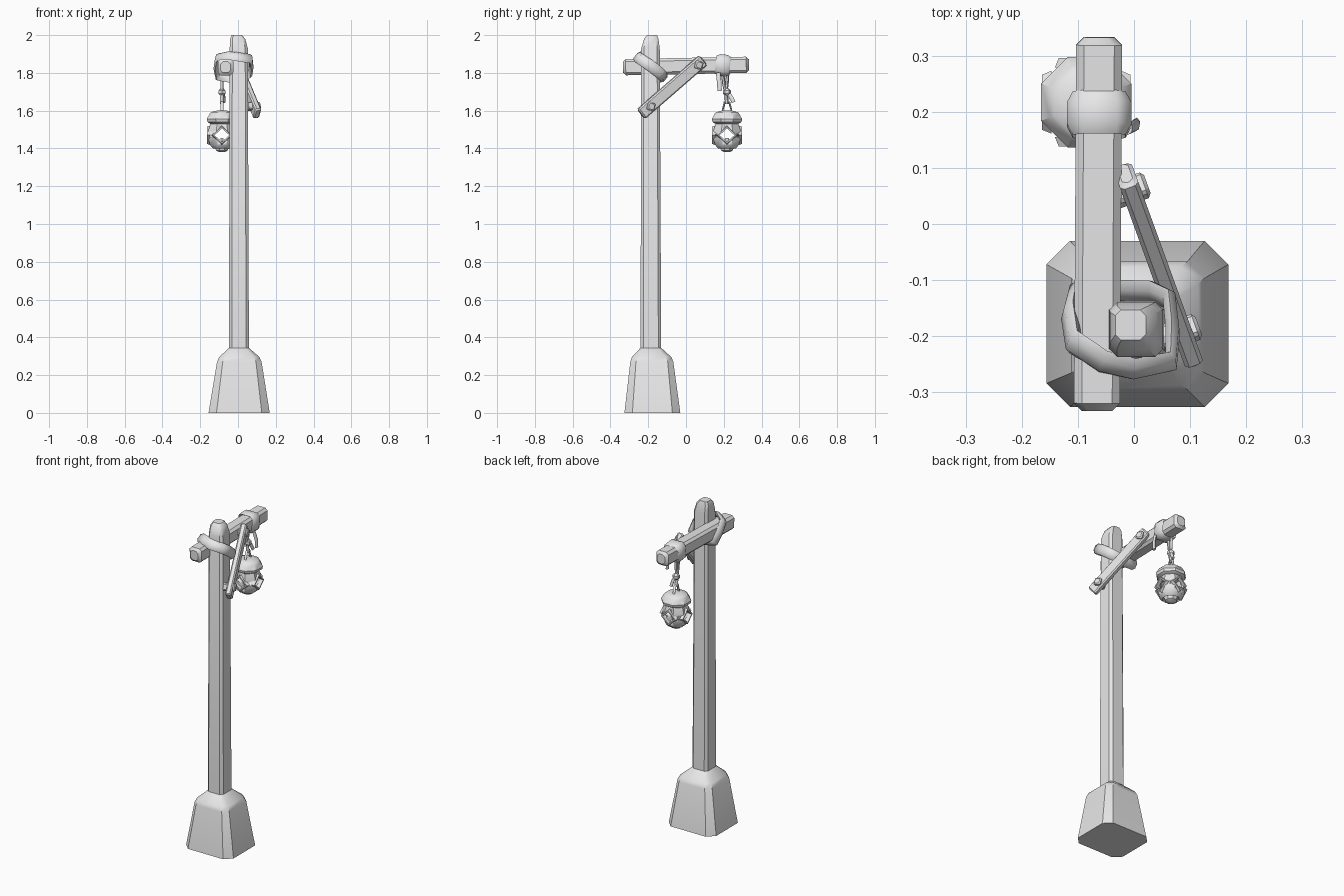
import bpy, bmesh, math
from mathutils import Vector, Matrix

if "Cube" in bpy.data.objects:
    bpy.data.objects.remove(bpy.data.objects["Cube"], do_unlink=True)

grey = bpy.data.materials.new("plain_grey")
grey.use_nodes = True
grey.diffuse_color = (0.8, 0.8, 0.8, 1)
grey.node_tree.nodes["Principled BSDF"].inputs["Base Color"].default_value = (0.8, 0.8, 0.8, 1)


def skin(name, rings, wrap=False, angle=35):
    """Join rings of points into a surface, capped unless it wraps round."""
    bm = bmesh.new()
    loops = [[bm.verts.new(p) for p in ring] for ring in rings]
    n = len(loops[0])
    pairs = list(zip(loops, loops[1:]))
    if wrap:
        pairs.append((loops[-1], loops[0]))
    else:
        bm.faces.new(loops[0][::-1])
        bm.faces.new(loops[-1])
    for a, b in pairs:
        for i in range(n):
            j = (i + 1) % n
            bm.faces.new((a[i], a[j], b[j], b[i]))
    bmesh.ops.recalc_face_normals(bm, faces=bm.faces)
    mesh = bpy.data.meshes.new(name)
    bm.to_mesh(mesh)
    bm.free()
    mesh.materials.append(grey)
    ob = bpy.data.objects.new(name, mesh)
    bpy.context.collection.objects.link(ob)
    bpy.ops.object.select_all(action='DESELECT')
    ob.select_set(True)
    bpy.context.view_layer.objects.active = ob
    bpy.ops.object.shade_smooth_by_angle(angle=math.radians(angle))
    return ob


def chamfered(z, cx, cy, hx, hy, c):
    """Rectangle with cut corners."""
    return [Vector((cx + x, cy + y, z)) for x, y in (
        (hx, -hy + c), (hx, hy - c), (hx - c, hy), (-hx + c, hy),
        (-hx, hy - c), (-hx, -hy + c), (-hx + c, -hy), (hx - c, -hy))]


def beam(name, a, b, thick, wide, cut, up=(0, 0, 1)):
    """Chamfered timber between two points."""
    a, b = Vector(a), Vector(b)
    length = (b - a).length
    z = (b - a).normalized()
    y = Vector(up)
    y = (y - z * y.dot(z)).normalized()
    m = Matrix((y.cross(z), y, z)).transposed()
    rings = [chamfered(s, 0, 0, thick - d, wide - d, cut) for s, d in
             ((0, cut), (cut, 0), (length - cut, 0), (length, cut))]
    return skin(name, [[a + m @ p for p in r] for r in rings])


def rope(name, points, wide, thick, centre, closed=False, sides=6):
    """Sweep an oval along a path, its flat side facing away from centre."""
    pts = [Vector(p) for p in points]
    n, rings = len(pts), []
    for i, p in enumerate(pts):
        before = pts[i - 1] if closed or i else p
        after = pts[(i + 1) % n] if closed or i < n - 1 else p
        t = (after - before).normalized()
        out = p - Vector(centre)
        out = (out - t * out.dot(t)).normalized()
        side = t.cross(out)
        rings.append([p + out * thick * math.cos(k * math.tau / sides + math.pi / 6)
                      + side * wide * math.sin(k * math.tau / sides + math.pi / 6)
                      for k in range(sides)])
    return skin(name, rings, closed, 60)


LX, LY = -0.085, 0.217


def lathe(name, profile, sides=8, wrap=False):
    """Turn (radius, height) pairs round the lantern's axis."""
    return skin(name, [[(LX + r * math.cos((k + 0.5) * math.tau / sides),
                         LY + r * math.sin((k + 0.5) * math.tau / sides), z)
                        for k in range(sides)] for r, z in profile], wrap)


# Post and its foot
skin("base", [chamfered(*s) for s in (
    (0, 0.006, -0.178, 0.162, 0.148, 0.042),
    (0.27, 0.007, -0.181, 0.118, 0.114, 0.03),
    (0.295, 0.007, -0.182, 0.107, 0.105, 0.03),
    (0.345, 0.005, -0.186, 0.052, 0.054, 0.015))])
skin("post", [chamfered(*s) for s in (
    (0.3, 0.005, -0.186, 0.053, 0.055, 0.015),
    (1.93, 0.004, -0.188, 0.048, 0.049, 0.014),
    (1.98, -0.002, -0.184, 0.04, 0.038, 0.012),
    (2.0, -0.006, -0.18, 0.027, 0.027, 0.01))])

# Arm, brace and pegs
beam("cross_arm", (-0.066, -0.333, 1.83), (-0.062, 0.333, 1.843), 0.041, 0.043, 0.014)
low, high = Vector((0.103, -0.238, 1.582)), Vector((-0.016, 0.09, 1.867))
beam("brace", low, high, 0.017, 0.033, 0.007)
out = (high - low).cross(Vector((0, 0, 1))).normalized()
for label, t in (("lower_peg", 0.14), ("upper_peg", 0.91)):
    p = low.lerp(high, t)
    beam(label, p - out * 0.045, p + out * 0.031, 0.021, 0.021, 0.006, (0, 0.3, 1))

# Strap lashing the arm to the post
rope("post_strap", [
    (0.066, -0.245, 1.875), (0, -0.258, 1.885), (-0.055, -0.245, 1.893),
    (-0.108, -0.21, 1.882), (-0.115, -0.16, 1.83), (-0.107, -0.125, 1.78),
    (-0.05, -0.118, 1.772), (0.03, -0.12, 1.782), (0.063, -0.135, 1.797),
    (0.069, -0.19, 1.84)], 0.03, 0.014, (-0.02, -0.185, 1.83), True)

# Strap round the arm that carries the lantern
corners = chamfered(0, -0.062, 1.84, 0.047, 0.047, 0.017)
rope("arm_strap", [(p.x, 0.195 + 0.1 * (p.y - 1.84), p.y) for p in corners],
     0.039, 0.012, (-0.062, 0.195, 1.84), True)
away = (1, 0, 1.7)
rope("strap_end", [(-0.01, 0.17, 1.8), (0.003, 0.176, 1.75), (0.003, 0.178, 1.705)],
     0.012, 0.008, away)

# Hanging cord, knot and link
for s in (-1, 1):
    rope("hanging_cord", [(LX, 0.207 + s * 0.014, 1.8), (LX, 0.209 + s * 0.008, 1.74),
                          (LX, 0.21, 1.695)], 0.009, 0.009, away)
lathe("knot", [(0.01, 1.678), (0.021, 1.69), (0.021, 1.706), (0.01, 1.718)], 6)
rope("cord_tail", [(LX, 0.215, 1.7), (LX + 0.01, 0.236, 1.675), (LX + 0.012, 0.252, 1.645)],
     0.011, 0.008, away)
rope("lower_cord", [(LX, 0.212, 1.69), (LX, LY, 1.635)], 0.01, 0.01, away)
rope("link", [(LX, LY + y, z) for y, z in (
    (-0.012, 1.645), (0.012, 1.645), (0.026, 1.592), (-0.026, 1.592))],
     0.008, 0.007, (LX, LY, 1.615), True)

# Lantern cap and foot
lathe("lantern_cap", [(0.066, 1.53), (0.083, 1.54), (0.087, 1.556), (0.07, 1.584),
                      (0.062, 1.592), (0.03, 1.6)])
lathe("lantern_foot", [(0.016, 1.38), (0.034, 1.39), (0.042, 1.415), (0.02, 1.42)])
lathe("candle", [(0.02, 1.415), (0.02, 1.44), (0.007, 1.455)], 6)

# Hollow lantern body with a diamond window on each side
body = lathe("lantern_body", [
    (0.05, 1.4), (0.068, 1.418), (0.081, 1.46), (0.078, 1.495), (0.064, 1.535),
    (0.05, 1.535), (0.062, 1.49), (0.064, 1.46), (0.052, 1.43), (0.04, 1.415)], wrap=True)


def diamond(axis, reach, size):
    """Diamond ring of points facing along an axis of the lantern."""
    side = Vector((-axis.y, axis.x, 0))
    mid = Vector((LX, LY, 1.47)) + axis * reach
    return [mid + side * size, mid + Vector((0, 0, size * 0.93)),
            mid - side * size, mid - Vector((0, 0, size * 0.93))]


for axis in (Vector((1, 0, 0)), Vector((0, 1, 0))):
    cutter = skin("window_cutter", [diamond(axis, -0.2, 0.04), diamond(axis, 0.2, 0.04)])
    cutter.hide_render = True
    mod = body.modifiers.new("window", 'BOOLEAN')
    mod.operation, mod.object, mod.solver = 'DIFFERENCE', cutter, 'EXACT'
    bpy.context.view_layer.objects.active = body
    bpy.ops.object.modifier_apply(modifier=mod.name)
    bpy.data.objects.remove(cutter, do_unlink=True)

# Raised window frames
for k in range(4):
    axis = Vector((round(math.cos(k * math.pi / 2)), round(math.sin(k * math.pi / 2)), 0))
    skin("window_frame", [diamond(axis, r, s) for r, s in
                          ((0.062, 0.04), (0.079, 0.039), (0.079, 0.049), (0.062, 0.056))], True)
